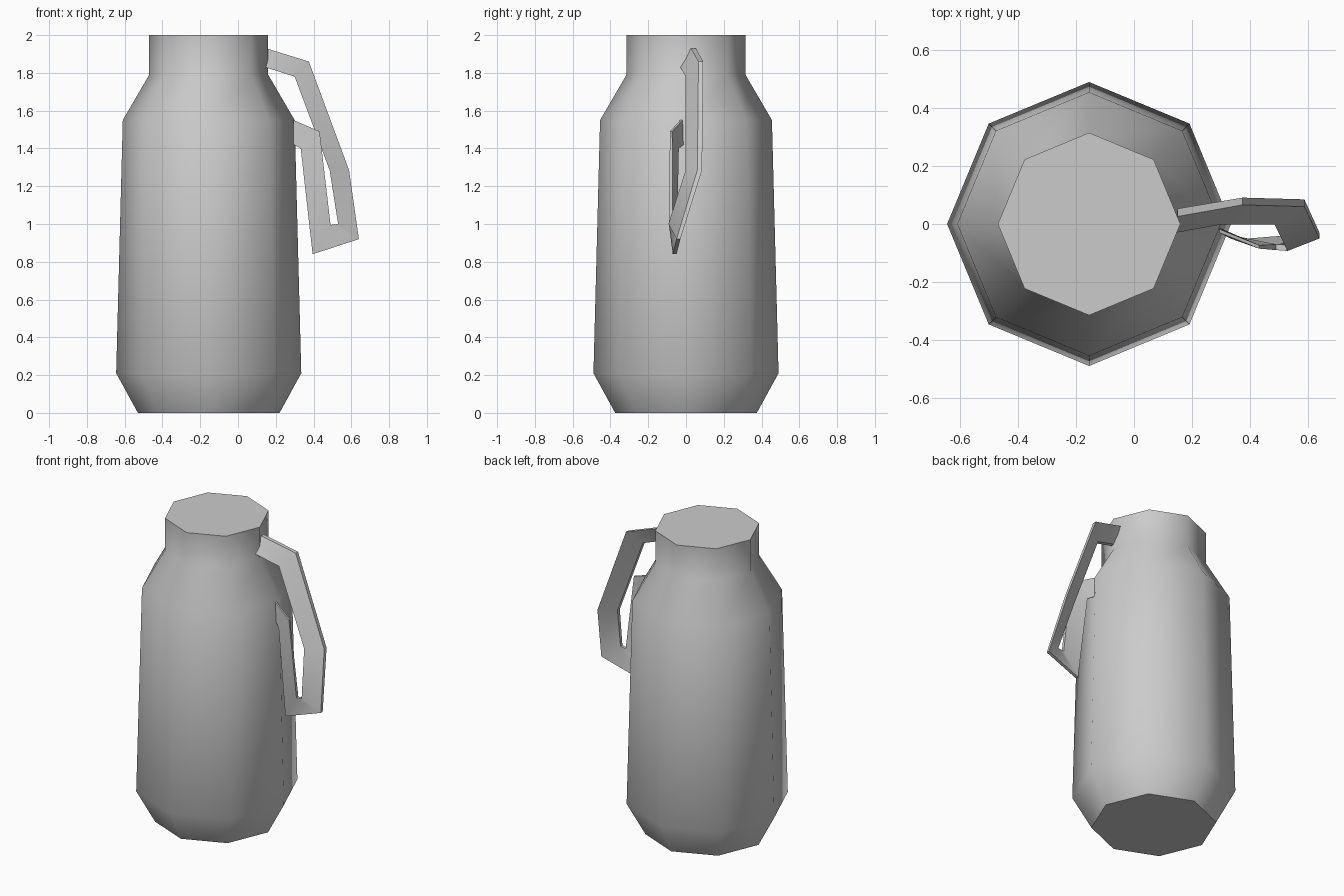
import bpy, bmesh
from math import radians, sin, cos, tau

cube = bpy.data.objects.get("Cube")
if cube:
    bpy.data.objects.remove(cube, do_unlink=True)

GREY = (0.6, 0.6, 0.6, 1.0)
grey = bpy.data.materials.new("plain grey")
grey.use_nodes = True
grey.diffuse_color = GREY
grey.node_tree.nodes["Principled BSDF"].inputs["Base Color"].default_value = GREY


def loft(name, rings):
    """Skin a list of closed cross-sections and cap both ends."""
    bm = bmesh.new()
    loops = [[bm.verts.new(p) for p in ring] for ring in rings]
    n = len(loops[0])
    for a, b in zip(loops, loops[1:]):
        for i in range(n):
            j = (i + 1) % n
            bm.faces.new((a[i], a[j], b[j], b[i]))
    bm.faces.new(loops[0])
    bm.faces.new(loops[-1])
    bmesh.ops.recalc_face_normals(bm, faces=bm.faces)
    mesh = bpy.data.meshes.new(name)
    bm.to_mesh(mesh)
    bm.free()
    mesh.materials.append(grey)
    obj = bpy.data.objects.new(name, mesh)
    bpy.context.collection.objects.link(obj)
    bpy.ops.object.select_all(action='DESELECT')
    obj.select_set(True)
    bpy.context.view_layer.objects.active = obj
    bpy.ops.object.shade_smooth_by_angle(angle=radians(50))
    return obj


# Eight-sided jug body: radius and height of each ring
SIDES, CENTRE = 8, -0.155
profile = [(0.375, 0), (0.49, 0.21), (0.455, 1.55), (0.315, 1.79), (0.315, 2)]
loft("jug_body", [[(CENTRE + r * cos(tau * i / SIDES), r * sin(tau * i / SIDES), z)
                   for i in range(SIDES)] for r, z in profile])

# Twisted strap handle: outer edge, inner edge and thickness at each bend
bends = [
    ((0.15, 0.026, 1.93), (0.145, -0.03, 1.83), 0.027),
    ((0.375, 0.066, 1.86), (0.30, -0.002, 1.78), 0.025),
    ((0.588, 0.06, 1.285), (0.485, -0.002, 1.285), 0.025),
    ((0.64, -0.05, 0.92), (0.53, -0.093, 1.0), 0.02),
    ((0.395, -0.07, 0.84), (0.49, -0.09, 0.995), 0.02),
    ((0.332, -0.05, 1.40), (0.432, -0.085, 1.49), 0.012),
    ((0.295, -0.025, 1.42), (0.295, -0.03, 1.55), 0.012),
]
loft("handle", [[o, i, (i[0], i[1] + t, i[2]), (o[0], o[1] + t, o[2])]
                for o, i, t in bends])
